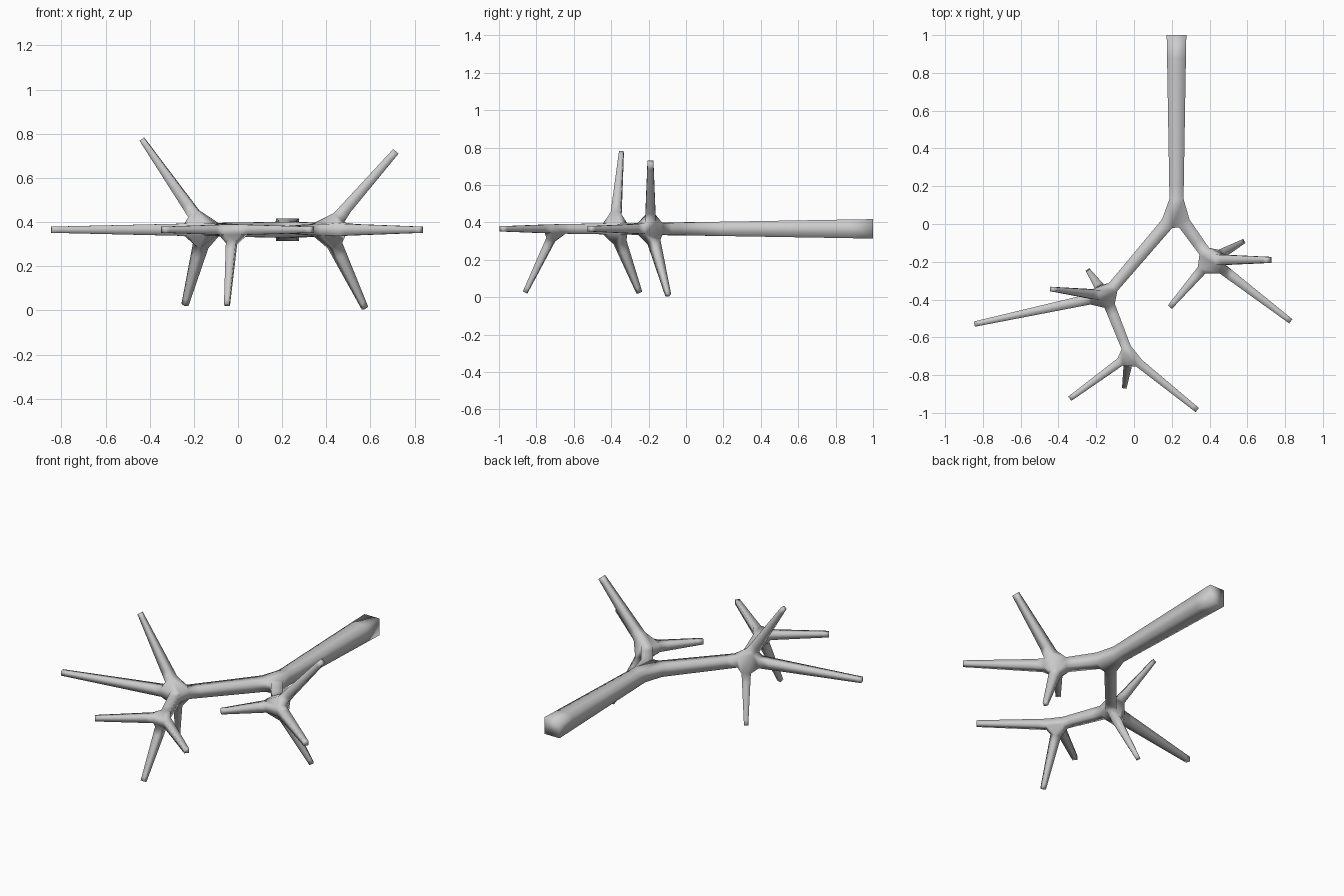
import bpy

cube = bpy.data.objects.get("Cube")
if cube:
    bpy.data.objects.remove(cube, do_unlink=True)

# Colour
grey = bpy.data.materials.new("bare_wood_grey")
grey.use_nodes = True
grey.diffuse_color = (0.6, 0.6, 0.6, 1)
grey.node_tree.nodes["Principled BSDF"].inputs["Base Color"].default_value = (0.6, 0.6, 0.6, 1)

MID = 0.365  # height of the plane the main limbs lie in

# Skeleton: name -> (parent, position, half width)
skeleton = {
    "trunk_end": (None, (0.225, 1.0, MID), 0.052),
    "main_fork": ("trunk_end", (0.225, 0.06, MID), 0.036),
    # short limb and its twigs
    "left_fork": ("main_fork", (0.405, -0.19, MID), 0.03),
    "left_outer_twig": ("left_fork", (0.83, -0.515, MID), 0.014),
    "left_inner_twig": ("left_fork", (0.19, -0.44, MID), 0.014),
    "left_upper_twig": ("left_fork", (0.715, -0.19, 0.72), 0.016),
    "left_lower_twig": ("left_fork", (0.575, -0.095, 0.01), 0.012),
    # long limb and its twigs
    "right_fork": ("main_fork", (-0.15, -0.38, MID), 0.03),
    "right_outer_twig": ("right_fork", (-0.845, -0.53, MID), 0.014),
    "right_upper_twig": ("right_fork", (-0.435, -0.345, 0.775), 0.012),
    "right_lower_twig": ("right_fork", (-0.24, -0.25, 0.025), 0.012),
    # front limb and its twigs
    "front_fork": ("right_fork", (-0.025, -0.695, MID), 0.025),
    "front_right_twig": ("front_fork", (-0.34, -0.925, MID), 0.014),
    "front_left_twig": ("front_fork", (0.335, -0.985, MID), 0.014),
    "front_lower_twig": ("front_fork", (-0.05, -0.86, 0.025), 0.012),
}

# Branch mesh: wire skeleton grown to square limbs by a skin modifier
names = list(skeleton)
edges = [(names.index(p), names.index(n)) for n, (p, _, _) in skeleton.items() if p]
mesh = bpy.data.meshes.new("branch")
mesh.from_pydata([pos for _, pos, _ in skeleton.values()], edges, [])
mesh.materials.append(grey)
branch = bpy.data.objects.new("branch", mesh)
bpy.context.collection.objects.link(branch)

skin = branch.modifiers.new("limbs", "SKIN")
skin.use_smooth_shade = True
for vert, (_, _, half) in zip(mesh.skin_vertices[0].data, skeleton.values()):
    vert.radius = (half, half)
